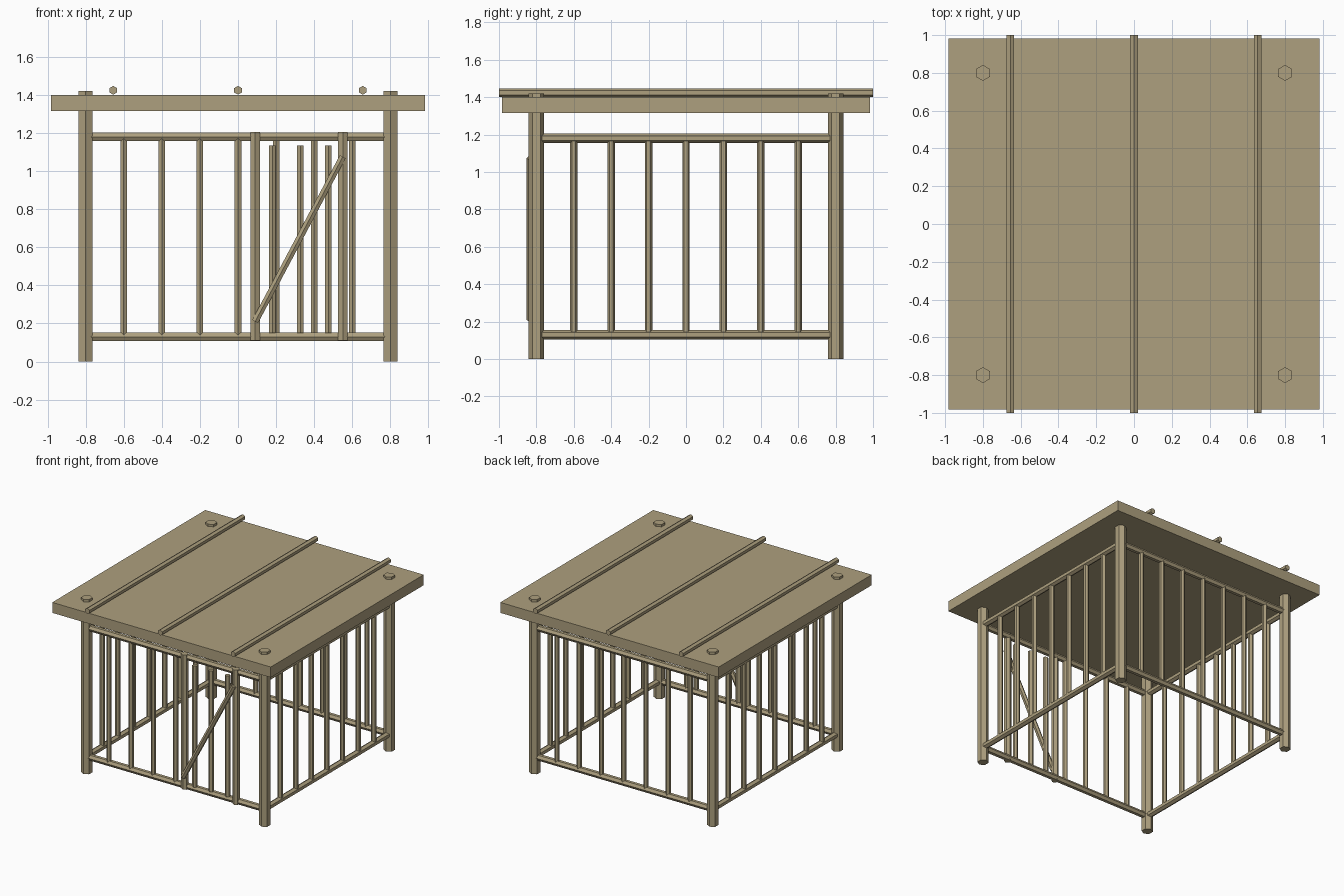
import bpy
from mathutils import Vector, Euler
from math import pi, atan2

if "Cube" in bpy.data.objects:
    bpy.data.objects.remove(bpy.data.objects["Cube"])

wood = bpy.data.materials.new("wood")
wood.diffuse_color = (0.42, 0.35, 0.21, 1)
wood.use_nodes = True
wood.node_tree.nodes["Principled BSDF"].inputs["Base Color"].default_value = wood.diffuse_color


def finish(ob, name):
    ob.name = name
    ob.data.materials.append(wood)


def pole(name, a, b, r):
    """Six-sided pole from a to b."""
    a, b = Vector(a), Vector(b)
    d = b - a
    if abs(d.y) > abs(d.x):
        rot = (pi / 2, 0, 0)
    else:
        rot = (0, atan2(d.x, d.z), 0)
    bpy.ops.mesh.primitive_cylinder_add(vertices=6, radius=r, depth=d.length,
                                        location=(a + b) / 2, rotation=rot)
    finish(bpy.context.object, name)


P = 0.8                      # post offset
LOW, HIGH = 0.13, 1.18       # rail heights
STEPS = [-0.6, -0.4, -0.2, 0, 0.2, 0.4, 0.6]

# corner posts
for x in (-P, P):
    for y in (-P, P):
        pole("corner_post", (x, y, 0), (x, y, 1.42), 0.042)

# rails on all four sides
for z in (LOW, HIGH):
    for s in (-P, P):
        pole("cross_rail", (-P, s, z), (P, s, z), 0.025)
        pole("side_rail", (s, -P, z), (s, P, z), 0.025)

# upright bars, leaving the gate opening free at the front
for t in STEPS:
    for s in (-P, P):
        pole("side_bar", (s, t, LOW), (s, t, HIGH), 0.02)
    pole("back_bar", (t, P, LOW), (t, P, HIGH), 0.02)
    if t < 0.1:
        pole("front_bar", (t, -P, LOW), (t, -P, HIGH), 0.02)

# gate
G = -0.81
for x in (0.09, 0.55):
    pole("gate_upright", (x, G, 0.11), (x, G, 1.205), 0.028)
for x in (0.18, 0.327, 0.474):
    pole("gate_bar", (x, G, 0.15), (x, G, 1.135), 0.02)
pole("gate_brace", (0.09, -0.832, 0.21), (0.55, -0.832, 1.075), 0.02)

# flat roof with three battens
bpy.ops.mesh.primitive_cube_add(size=1, location=(0, 0, 1.358))
bpy.context.object.scale = (1.965, 1.965, 0.085)
finish(bpy.context.object, "roof")
for x in (-0.655, 0, 0.655):
    pole("roof_batten", (x, -1, 1.424), (x, 1, 1.424), 0.023)
